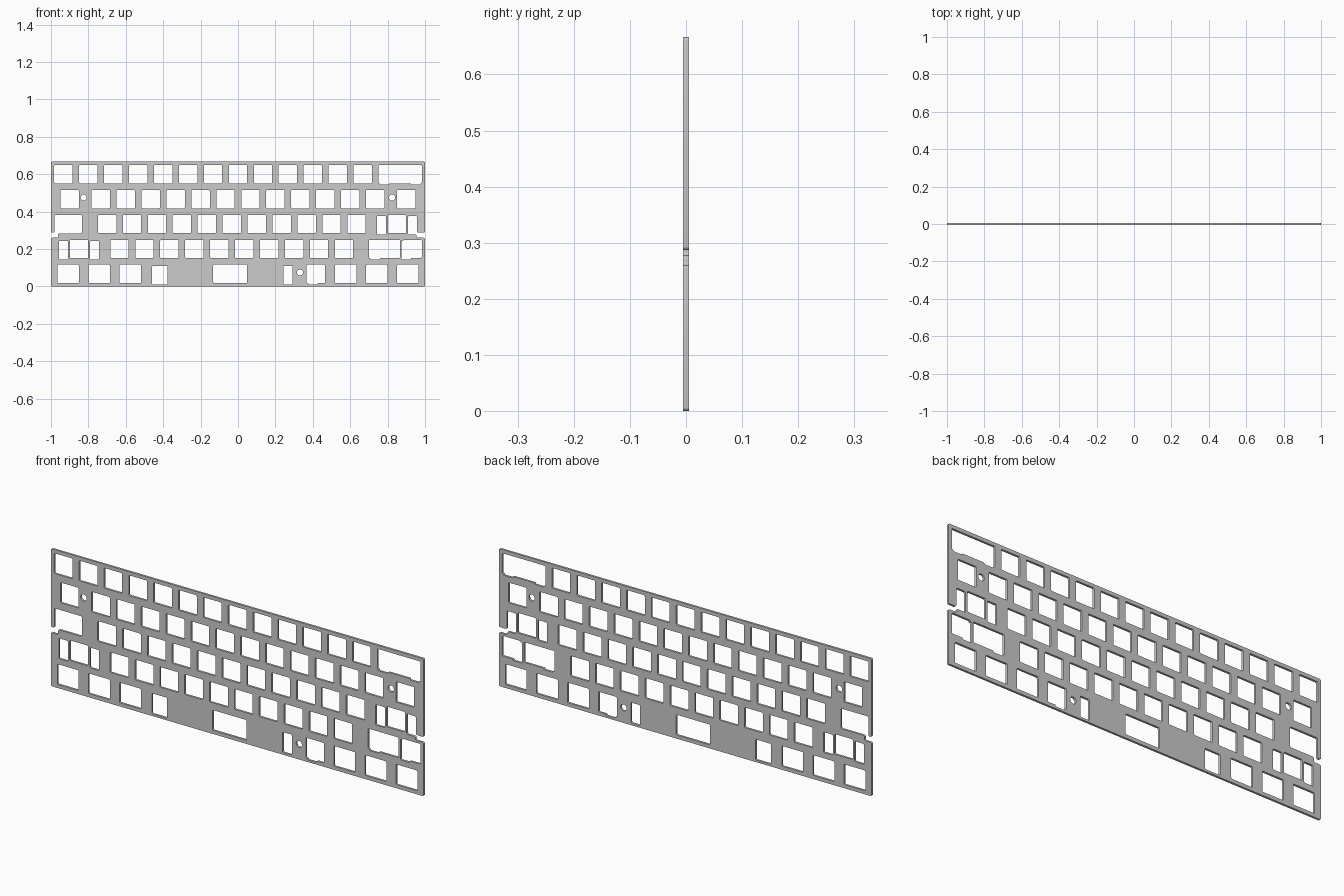
import bpy, bmesh, math
from mathutils import Vector

if "Cube" in bpy.data.objects:
    bpy.data.objects.remove(bpy.data.objects["Cube"])

U = 2 / 15            # one key unit
K = 0.0491            # half of a switch cutout
S = 0.0246            # half of a stabiliser cutout width
THICK = 0.0105


def row_z(row):
    return 5 * U - (row + 0.5) * U


def key(u, row):
    x, z = -1 + u * U, row_z(row)
    return (x - K, x + K, z - K, z + K)


def stab(u, row, offset=0.0):
    x, z = -1 + u * U + offset, row_z(row)
    return (x - S, x + S, z - 0.056, z + 0.043)


def union(rects):
    """Outline of rectangles that overlap side by side."""
    xs = sorted({x for r in rects for x in r[:2]})
    low, high = [], []
    for a, b in zip(xs, xs[1:]):
        if b - a < 1e-4:
            continue
        m = (a + b) / 2
        hit = [r for r in rects if r[0] < m < r[1]]
        lo, hi = min(r[2] for r in hit), max(r[3] for r in hit)
        low += [(a, lo), (b, lo)]
        high += [(a, hi), (b, hi)]
    return low + high[::-1]


def rounded(points, radius=0.005, steps=3):
    """Drop redundant points, then round every corner."""
    pts = [Vector(p) for p in points]
    pts = [p for i, p in enumerate(pts) if (p - pts[i - 1]).length > 1e-5]
    n = len(pts)
    pts = [p for i, p in enumerate(pts)
           if abs((p - pts[i - 1]).normalized().cross((pts[(i + 1) % n] - p).normalized())) > 1e-3]
    out = []
    n = len(pts)
    for i, p in enumerate(pts):
        a, b = pts[i - 1] - p, pts[(i + 1) % n] - p
        r = min(radius, a.length * 0.45, b.length * 0.45)
        p0, p1 = p + a.normalized() * r, p + b.normalized() * r
        c = p0 + p1 - p
        for k in range(steps + 1):
            t = k / steps * math.pi / 2
            out.append(c + (p0 - c) * math.cos(t) + (p1 - c) * math.sin(t))
    return out


holes = []


def cut(*rects):
    holes.append(rounded(union(rects)))


# Regular switch cutouts: row, first centre, count
for row, first, count in ((0, 0.5, 13), (1, 2, 12), (2, 2.25, 11), (3, 2.75, 10)):
    for i in range(count):
        cut(key(first + i, row))

# Wide keys in the upper rows
cut(key(13.5, 0), key(14, 0), key(14.5, 0), stab(13.375, 0), stab(14.625, 0))
cut(key(0.75, 1))
cut(key(14.25, 1))
cut(key(13.875, 2))
cut(stab(13.25, 2))
for u in (0.5, 1.75):
    cut(stab(u, 3))
cut(key(1.125, 3))
cut(key(13.125, 3), key(13.625, 3), stab(13, 3))
cut(stab(14.25, 3), key(14.5, 3))

# Bottom row: modifiers, mirrored left to right
for a, b in ((0.625, 0.75), (1.875, 2), (3.125, 3.25)):
    cut(key(a, 4), key(b, 4))
    cut(key(15 - a, 4), key(15 - b, 4))
# Bottom row: two long bar layouts and their stabilisers
cut(key(6.875, 4), key(7.5, 4))
cut(stab(6.875, 4, -0.351), stab(7.5, 4, -0.401))
cut(stab(6.875, 4, 0.351))
cut(key(10.625, 4), stab(7.5, 4, 0.401))

# Round mounting holes
for x, z in ((-0.825, 0.475), (0.824, 0.475), (0.331, 0.074)):
    holes.append([Vector((x + 0.016 * math.cos(t * math.pi / 12),
                          z + 0.016 * math.sin(t * math.pi / 12))) for t in range(24)])

# Outer edge, with side notches opening into the neighbouring cutouts
outline = rounded([
    (-1, 0), (1, 0),
    (1, 0.260), (0.955, 0.260), (0.955, 0.277), (0.9086, 0.277),
    (0.9086, 0.376), (0.958, 0.376), (0.958, 0.287), (1, 0.287),
    (1, 5 * U), (-1, 5 * U),
    (-1, 0.287), (-0.982, 0.287), (-0.982, 0.382), (-0.834, 0.382),
    (-0.834, 0.284), (-0.962, 0.284), (-0.962, 0.260), (-1, 0.260)], 0.007, 4)

# Plate: filled flat curve, extruded and stood upright
curve = bpy.data.curves.new("switch_plate", 'CURVE')
curve.dimensions = '2D'
curve.fill_mode = 'BOTH'
curve.extrude = THICK / 2
for loop in [outline] + holes:
    spline = curve.splines.new('POLY')
    spline.points.add(len(loop) - 1)
    for point, p in zip(spline.points, loop):
        point.co = (p.x, p.y, 0, 1)
    spline.use_cyclic_u = True
plate = bpy.data.objects.new("switch_plate", curve)
bpy.context.collection.objects.link(plate)
plate.rotation_euler.x = math.pi / 2
bpy.context.view_layer.objects.active = plate
plate.select_set(True)
bpy.ops.object.convert(target='MESH')
plate = bpy.context.object
bpy.ops.object.transform_apply(location=False, rotation=True, scale=False)

# Weld the caps to the walls
bm = bmesh.new()
bm.from_mesh(plate.data)
bmesh.ops.remove_doubles(bm, verts=bm.verts, dist=1e-5)
bmesh.ops.recalc_face_normals(bm, faces=bm.faces)
bm.to_mesh(plate.data)
bm.free()
bpy.ops.object.shade_smooth_by_angle(angle=math.radians(35))
